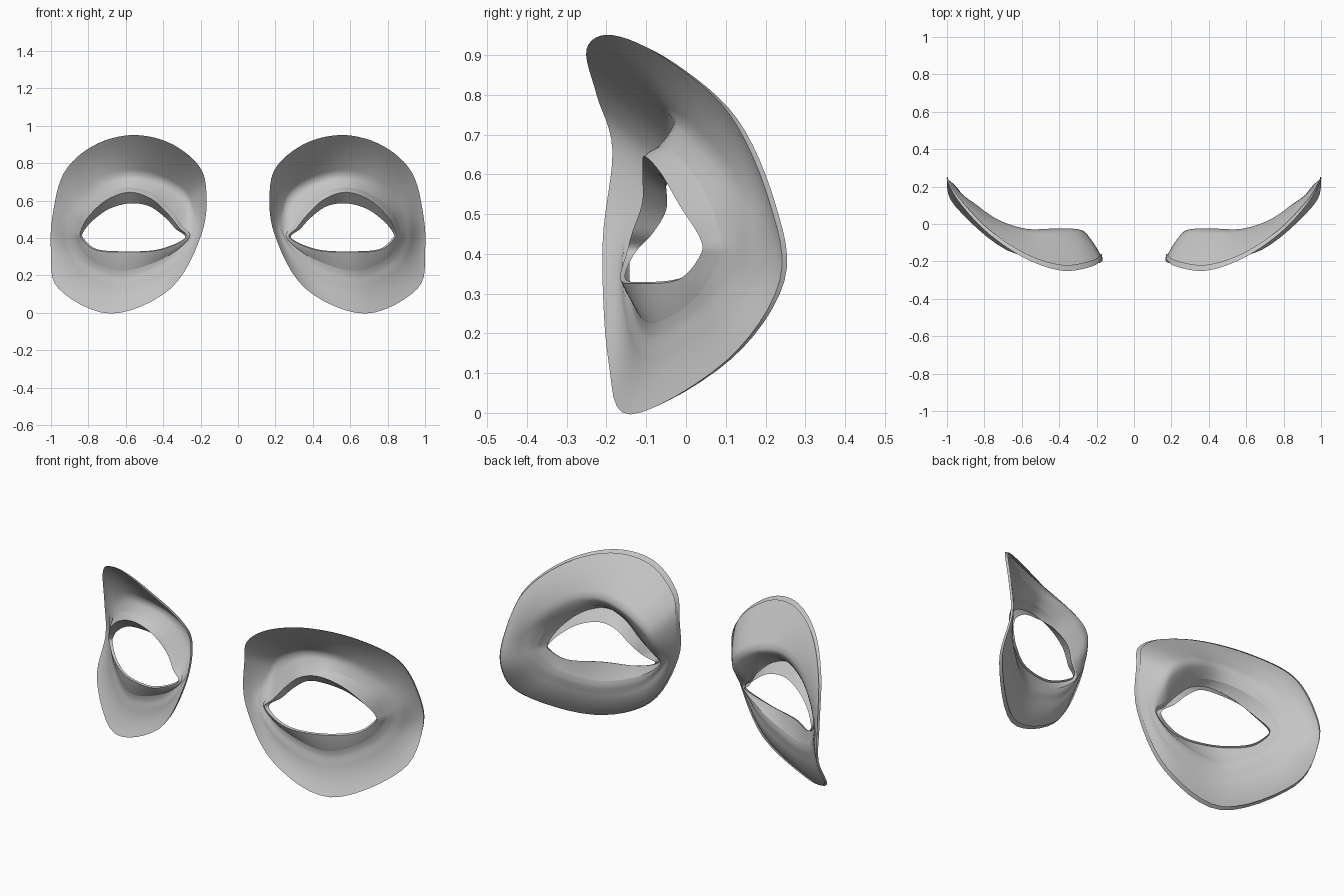
import bpy, bmesh
from mathutils import Vector

if "Cube" in bpy.data.objects:
    bpy.data.objects.remove(bpy.data.objects["Cube"])

SEG = 72

# Control loops of one eye: start at the nasal corner, go over the top
RIM = [(.195, -.21, .42), (.17, -.185, .66), (.22, -.225, .80), (.38, -.25, .915),
       (.58, -.185, .95), (.78, -.05, .89), (.93, .11, .75), (.99, .21, .53),
       (1.0, .235, .33), (.96, .10, .13), (.68, -.14, -.004), (.36, -.195, .13)]
FOLD = [(.235, -.155, .42), (.25, -.06, .55), (.30, -.028, .64), (.43, -.025, .71),
        (.58, -.025, .735), (.73, .025, .70), (.86, .115, .59), (.915, .15, .48),
        (.91, .145, .36), (.83, .05, .24), (.63, -.09, .16), (.38, -.145, .24)]
CREASE = [(.26, -.14, .40), (.30, -.11, .47), (.36, -.09, .55), (.45, -.08, .635),
          (.58, -.065, .67), (.71, -.01, .635), (.82, .05, .55), (.865, .085, .45),
          (.865, .085, .39), (.79, .02, .285), (.62, -.09, .225), (.40, -.135, .29)]
LID_FRONT = [(.275, -.15, .40), (.315, -.135, .455), (.375, -.11, .53), (.465, -.11, .61),
             (.58, -.105, .645), (.70, -.065, .605), (.795, -.015, .52), (.84, .035, .44),
             (.835, .035, .395), (.76, -.02, .335), (.61, -.12, .325), (.42, -.165, .335)]
# How far the lid edge turns inwards from the front lid loop
TURN = [(.01, .02, .0), (.02, .05, -.005), (.015, .06, -.02), (.01, .06, -.04),
        (.0, .055, -.06), (-.01, .05, -.05), (-.015, .04, -.03), (-.012, .025, -.01),
        (-.01, .015, .003), (-.005, .012, .006), (.0, .012, .004), (.005, .012, .004)]


def smooth_loop(points):
    """Closed Catmull-Rom curve through the control points."""
    pts, n, out = [Vector(p) for p in points], len(points), []
    for k in range(SEG):
        u = k * n / SEG
        i, t = int(u), u - int(u)
        a, b, c, d = (pts[(i + j) % n] for j in (-1, 0, 1, 2))
        out.append(0.5 * (2 * b + (c - a) * t + (2 * a - 5 * b + 4 * c - d) * t ** 2
                          + (3 * b - a - 3 * c + d) * t ** 3))
    return out


rim, fold, crease, front, turn = map(smooth_loop, (RIM, FOLD, CREASE, LID_FRONT, TURN))
back = [a + b for a, b in zip(front, turn)]

# Thin rolled edge behind the rim
rolled = [a.lerp(b, 0.06) + Vector((0, 0.018, 0)) for a, b in zip(rim, fold)]

rows, ends = [rolled], []


def add_band(start, end, steps, bulge):
    """Rows from one loop to the next, bowed along y."""
    for r in range(1, steps + 1):
        t = r / steps
        bow = Vector((0, bulge * 4 * t * (1 - t), 0))
        rows.append([a.lerp(b, t) + bow for a, b in zip(start, end)])
    ends.append(len(rows) - 1)


add_band(rolled, rim, 1, 0)          # rim edge
add_band(rim, fold, 7, 0.012)        # brow and cheek skin
add_band(fold, crease, 3, 0.006)     # socket fold
add_band(crease, front, 2, -0.004)   # lid face
add_band(front, back, 2, 0)          # lid edge turning in
crisp = (ends[0], ends[2], ends[3])

skin = bpy.data.materials.new("plain grey")
skin.diffuse_color = (0.55, 0.55, 0.55, 1)
skin.use_nodes = True
skin.node_tree.nodes["Principled BSDF"].inputs["Base Color"].default_value = skin.diffuse_color


def build_socket(name, side):
    bm = bmesh.new()
    grid = [[bm.verts.new((side * p.x, p.y, p.z)) for p in row] for row in rows]
    for a, b in zip(grid, grid[1:]):
        for k in range(SEG):
            j = (k + 1) % SEG
            quad = [a[k], a[j], b[j], b[k]]
            bm.faces.new(quad if side > 0 else quad[::-1])
    bm.normal_update()
    # Face the skin towards the front
    if sum(f.normal.y * f.calc_area() for f in bm.faces) > 0:
        bmesh.ops.reverse_faces(bm, faces=bm.faces[:])
    for f in bm.faces:
        f.smooth = True
    # Keep rim, crease and lid edge crisp
    for r in crisp:
        for k in range(SEG):
            bm.edges.get((grid[r][k], grid[r][(k + 1) % SEG])).smooth = False
    mesh = bpy.data.meshes.new(name)
    bm.to_mesh(mesh)
    bm.free()
    mesh.materials.append(skin)
    obj = bpy.data.objects.new(name, mesh)
    bpy.context.collection.objects.link(obj)


build_socket("right_eye_socket", 1)
build_socket("left_eye_socket", -1)
